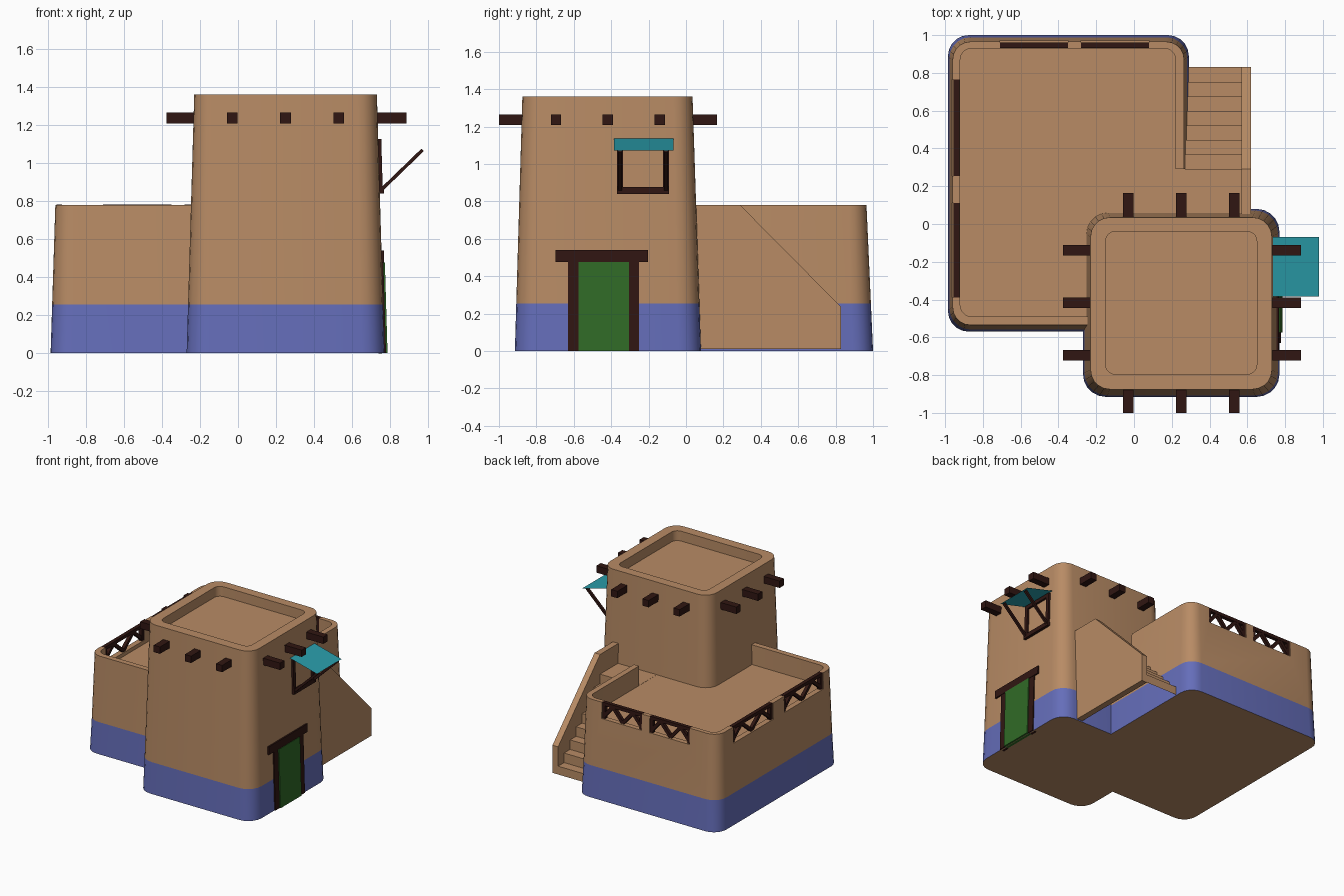
import bpy, bmesh, math
from mathutils import Vector, Matrix

if "Cube" in bpy.data.objects:
    bpy.data.objects.remove(bpy.data.objects["Cube"])


def material(name, rgb):
    m = bpy.data.materials.new(name)
    m.diffuse_color = (*rgb, 1)
    m.use_nodes = True
    m.node_tree.nodes["Principled BSDF"].inputs["Base Color"].default_value = m.diffuse_color
    return m


CLAY = material("clay", (0.48, 0.26, 0.13))
BLUE = material("blue_paint", (0.13, 0.155, 0.49))
WOOD = material("dark_wood", (0.03, 0.008, 0.006))
GREEN = material("green_paint", (0.03, 0.145, 0.02))
TEAL = material("teal_cloth", (0.023, 0.34, 0.41))


def finish(name, bm, mats, smooth=False):
    bmesh.ops.recalc_face_normals(bm, faces=bm.faces)
    me = bpy.data.meshes.new(name)
    bm.to_mesh(me)
    bm.free()
    ob = bpy.data.objects.new(name, me)
    bpy.context.collection.objects.link(ob)
    for m in mats:
        me.materials.append(m)
    if smooth:
        bpy.ops.object.select_all(action='DESELECT')
        ob.select_set(True)
        bpy.context.view_layer.objects.active = ob
        bpy.ops.object.shade_smooth_by_angle(angle=math.radians(35))
    return ob


def box(name, x0, x1, y0, y1, z0, z1, mat):
    bm = bmesh.new()
    M = (Matrix.Translation(((x0 + x1) / 2, (y0 + y1) / 2, (z0 + z1) / 2))
         @ Matrix.Diagonal((x1 - x0, y1 - y0, z1 - z0, 1)))
    bmesh.ops.create_cube(bm, size=1, matrix=M)
    return finish(name, bm, [mat])


def bar(name, p, q, side, width, depth, mat):
    """Box running from p to q; width is measured along the side axis."""
    p, q, s = Vector(p), Vector(q), Vector(side)
    d = (q - p).normalized()
    R = Matrix((s, d.cross(s), d)).transposed().to_4x4()
    bm = bmesh.new()
    bmesh.ops.create_cube(bm, size=1, matrix=Matrix.Translation((p + q) / 2) @ R
                          @ Matrix.Diagonal((width, depth, (q - p).length, 1)))
    return finish(name, bm, [mat])


def prism(name, yz, x0, x1, mat):
    bm = bmesh.new()
    f = bm.faces.new([bm.verts.new((x0, y, z)) for y, z in yz])
    ext = bmesh.ops.extrude_face_region(bm, geom=[f])["geom"]
    bmesh.ops.translate(bm, vec=(x1 - x0, 0, 0),
                        verts=[v for v in ext if isinstance(v, bmesh.types.BMVert)])
    return finish(name, bm, [mat])


def rounded_block(name, base, top, inner, h, floor, r, r_in, seg=5):
    """Tapered rounded block with painted base band and sunken roof."""
    t = 0.255 / h
    band = [b + (a - b) * t for a, b in zip(top, base)]
    bm = bmesh.new()
    rings = []
    for (x0, x1, y0, y1), rad, z in ((base, r, 0), (band, r, 0.255), (top, r * 0.85, h),
                                     (inner, r_in, h), (inner, r_in, floor)):
        ring = []
        for k, (cx, cy) in enumerate(((x1 - rad, y1 - rad), (x0 + rad, y1 - rad),
                                      (x0 + rad, y0 + rad), (x1 - rad, y0 + rad))):
            for i in range(seg + 1):
                a = math.pi / 2 * (k + i / seg)
                ring.append(bm.verts.new((cx + rad * math.cos(a), cy + rad * math.sin(a), z)))
        rings.append(ring)
    n = len(rings[0])
    for j in range(4):
        for i in range(n):
            k = (i + 1) % n
            f = bm.faces.new((rings[j][i], rings[j][k], rings[j + 1][k], rings[j + 1][i]))
            f.material_index = 1 if j == 0 else 0
    bm.faces.new(rings[0][::-1])
    bm.faces.new(rings[-1])
    return finish(name, bm, [CLAY, BLUE], smooth=True)


# Tower and lower terrace block
rounded_block("tower", (-0.27, 0.77, -0.915, 0.08), (-0.23, 0.73, -0.875, 0.035),
              (-0.15, 0.65, -0.795, -0.04), 1.36, 1.28, 0.12, 0.05)
terrace = rounded_block("terrace_block", (-0.985, 0.29, -0.57, 1.0), (-0.96, 0.265, -0.535, 0.965),
                        (-0.92, 0.22, -0.49, 0.93), 0.78, 0.62, 0.11, 0.06)

# Parapet notches and stair opening
SIDE = [(-0.39, 0.11), (0.255, 0.765)]
BACK = [(-0.71, -0.35), (-0.28, 0.08)]
cutters = [box("cutter", -1.1, -0.90, a, b, 0.65, 0.9, CLAY) for a, b in SIDE]
cutters += [box("cutter", a, b, 0.91, 1.1, 0.65, 0.9, CLAY) for a, b in BACK]
cutters.append(box("cutter", 0.19, 0.4, -0.05, 0.29, 0.621, 0.9, CLAY))
bpy.context.view_layer.objects.active = terrace
for c in cutters:
    m = terrace.modifiers.new("notch", 'BOOLEAN')
    m.operation, m.solver, m.object = 'DIFFERENCE', 'EXACT', c
    bpy.ops.object.modifier_apply(modifier=m.name)
    bpy.data.objects.remove(c)


# Timber railings inside the notches
def railing(name, a, b, at, side, bays):
    for i, (p, q) in enumerate([((a, 0.768), (b, 0.768))]
                               + [((u, 0.65), (u, 0.76)) for u in (a + 0.012, b - 0.012)]):
        bar(name + ("_rail" if i == 0 else "_post"), at(*p), at(*q), side, 0.03, 0.026, WOOD)
    w = (b - a) / bays
    for i in range(bays):
        z0, z1 = (0.655, 0.76) if i % 2 == 0 else (0.76, 0.655)
        bar(name + "_brace", at(a + i * w, z0), at(a + (i + 1) * w, z1), side, 0.026, 0.026, WOOD)


for a, b in SIDE:
    railing("side_railing", a, b, lambda u, z: (-0.94, u, z), (1, 0, 0), 4)
for a, b in BACK:
    railing("back_railing", a, b, lambda u, z: (u, 0.947, z), (0, 1, 0), 4)

# Roof beam ends on all four tower sides
for x in (-0.03, 0.25, 0.53):
    for y0, y1 in ((-1.0, -0.84), (0.0, 0.165)):
        box("roof_beam", x - 0.028, x + 0.028, y0, y1, 1.208, 1.264, WOOD)
for y in (-0.695, -0.418, -0.14):
    for x0, x1 in ((-0.375, -0.2), (0.7, 0.885)):
        box("roof_beam", x0, x1, y - 0.028, y + 0.028, 1.208, 1.264, WOOD)

# Stairs: open-bottomed flight with landing, and its outer wall
bm = bmesh.new()
n, run, rise = 7, 0.54 / 7, 0.62 / 8
path = [(0.83, 0.01)]
for i in range(n):
    path += [(0.83 - run * i, rise * (i + 1)), (0.83 - run * (i + 1), rise * (i + 1))]
path += [(0.29, 0.62), (0.04, 0.62)]
pairs = [(bm.verts.new((0.265, y, z)), bm.verts.new((0.575, y, z))) for y, z in path]
for (a, b), (c, d) in zip(pairs, pairs[1:]):
    bm.faces.new((a, b, d, c))
finish("stair_steps", bm, [CLAY])
prism("stair_wall", [(0.83, 0.01), (0.83, 0.235), (0.29, 0.78), (0.03, 0.78), (0.03, 0.01)],
      0.57, 0.62, CLAY)


# Door and window follow the slope of the tower wall
def wall_x(z):
    return 0.77 - 0.04 * z / 1.36


def wall_panel(name, y0, y1, z0, z1, out, mat):
    c, y = out - 0.02, (y0 + y1) / 2
    bar(name, (wall_x(z0) + c, y, z0), (wall_x(z1) + c, y, z1), (0, 1, 0), y1 - y0, 0.04, mat)


wall_panel("door", -0.575, -0.305, 0.0, 0.475, 0.016, GREEN)
for y in (-0.603, -0.278):
    wall_panel("door_jamb", y - 0.028, y + 0.028, 0.0, 0.48, 0.008, WOOD)
wall_panel("door_lintel", -0.698, -0.203, 0.475, 0.54, 0.012, WOOD)
for y in (-0.353, -0.107):
    wall_panel("window_post", y - 0.015, y + 0.015, 0.84, 1.125, 0.016, WOOD)
    # Awning strut
    bar("awning_strut", (0.755, y, 0.86), (0.97, y, 1.068), (0, 1, 0), 0.02, 0.018, WOOD)
wall_panel("window_sill", -0.37, -0.09, 0.84, 0.875, 0.022, WOOD)
wall_panel("window_head", -0.368, -0.092, 1.095, 1.125, 0.016, WOOD)

# Thin cloth awning, rising away from the outer edge toward the wall
bm = bmesh.new()
bm.faces.new([bm.verts.new(v) for v in ((0.73, -0.385, 1.137), (0.98, -0.385, 1.072),
                                        (0.98, -0.068, 1.072), (0.73, -0.068, 1.137))])
finish("awning", bm, [TEAL])
